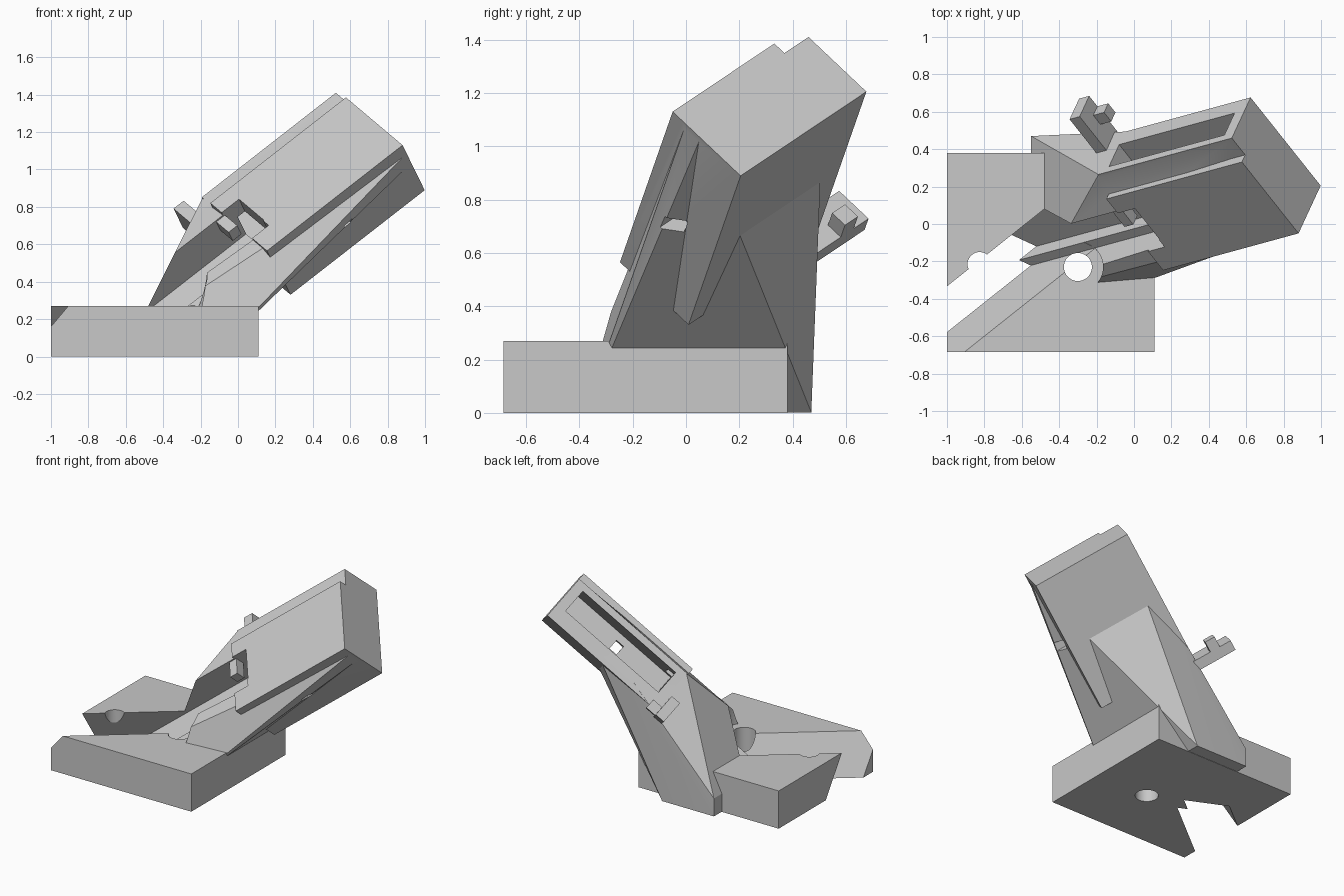
import bpy, bmesh, math
from mathutils import Vector, Matrix

if "Cube" in bpy.data.objects:
    bpy.data.objects.remove(bpy.data.objects["Cube"], do_unlink=True)

grey = bpy.data.materials.new("plain grey")
grey.use_nodes = True
grey.diffuse_color = (0.58, 0.58, 0.58, 1)
grey.node_tree.nodes["Principled BSDF"].inputs["Base Color"].default_value = (0.58, 0.58, 0.58, 1)

# Tilted frame of the holder: u along its length, v across, w into its depth
U = Vector((0.77, 0.21, 0.60)).normalized()
V = Vector((0.565, -0.715, -0.48))
V = (V - U * V.dot(U)).normalized()
W = U.cross(V)
CORNER = Vector((0.88, -0.05, 1.13))
TILT = Matrix.Translation(CORNER) @ Matrix((U, V, W)).transposed().to_4x4()


def finish(name, bm):
    bm.normal_update()
    bmesh.ops.recalc_face_normals(bm, faces=bm.faces)
    mesh = bpy.data.meshes.new(name)
    bm.to_mesh(mesh)
    bm.free()
    mesh.materials.append(grey)
    obj = bpy.data.objects.new(name, mesh)
    bpy.context.collection.objects.link(obj)
    return obj


def box(name, a, b, c, frame=TILT):
    """Box from three (low, high) ranges in the given frame."""
    bm = bmesh.new()
    bmesh.ops.create_cube(bm, size=1)
    for v in bm.verts:
        v.co = frame @ Vector([(r[0] + r[1]) / 2 + t * (r[1] - r[0])
                               for r, t in zip((a, b, c), v.co)])
    return finish(name, bm)


def cylinder(name, x, y, radius, z0, z1):
    bm = bmesh.new()
    bmesh.ops.create_cone(bm, cap_ends=True, segments=48, radius1=radius, radius2=radius,
                          depth=z1 - z0, matrix=Matrix.Translation((x, y, (z0 + z1) / 2)))
    return finish(name, bm)


def hull(name, points):
    bm = bmesh.new()
    for p in points:
        bm.verts.new(p)
    result = bmesh.ops.convex_hull(bm, input=bm.verts)
    loose = [g for g in result["geom_interior"] if isinstance(g, bmesh.types.BMVert)]
    bmesh.ops.delete(bm, geom=loose, context="VERTS")
    return finish(name, bm)


def combine(obj, other, operation):
    """Apply a boolean and discard the second object."""
    mod = obj.modifiers.new("combine", "BOOLEAN")
    mod.operation, mod.solver, mod.object = operation, "MANIFOLD", other
    bpy.context.view_layer.objects.active = obj
    bpy.ops.object.modifier_apply(modifier=mod.name)
    bpy.data.objects.remove(other, do_unlink=True)


# Foot block
stand = box("stand", (-1, 0.11), (-0.685, 0.38), (0, 0.27), Matrix.Identity(4))

# Leaning neck: from a flat footprint to a thin slab behind the front plate
foot = [Vector((x, y, z)) for x, z in ((-0.55, 0.002), (-0.55, 0.13), (-0.14, 0.002))
        for y in (-0.38, 0.47)]
slab = [TILT @ Vector((u, v, w)) for u in (-0.927, -0.003)
        for v, w in ((-0.003, 0.07), (-0.003, 0.15), (-0.677, 0.058), (-0.677, 0.15))]
neck = hull("neck", foot + slab)

# Holder box and its raised front plate
combine(stand, neck, "UNION")
combine(stand, box("holder", (-0.93, 0), (-0.68, 0), (0.055, 0.37)), "UNION")
combine(stand, box("front_plate", (-0.94, 0), (-0.55, 0), (0, 0.08)), "UNION")

# Cable channel with a step, side pocket, plug hole, screw holes
cuts = [
    box("channel", (-2.8, -0.82), (-0.44, -0.2), (-1.2, 0.24)),
    box("channel_step", (-2.8, -0.825), (-0.21, -0.145), (-1.21, 0.16)),
    box("pocket", (-0.87, -0.07), (-0.9, -0.04), (0.1, 0.27)),
    box("plug_hole", (-0.51, -0.45), (-0.1, 0.3), (0.15, 0.22)),
    cylinder("screw_head_space", -0.3, -0.23, 0.135, 0.27, 1.0),
    cylinder("screw_hole", -0.3, -0.23, 0.075, -0.1, 0.4),
    cylinder("back_screw_hole", -0.825, -0.215, 0.065, -0.1, 0.4),
]
for cutter in cuts:
    combine(stand, cutter, "DIFFERENCE")

# Sliding catch at the back with its tooth, and the peg in the channel
catch = box("catch", (-1.02, -0.95), (-0.94, -0.6), (0.25, 0.41))
combine(catch, box("tooth", (-0.96, -0.875), (-0.86, -0.79), (0.34, 0.41)), "UNION")
box("channel_peg", (-0.99, -0.93), (-0.47, -0.32), (0.03, 0.1))

# Soft shading on the round holes, sharp elsewhere
for obj in (stand, catch):
    bpy.ops.object.select_all(action="DESELECT")
    obj.select_set(True)
    bpy.context.view_layer.objects.active = obj
    bpy.ops.object.shade_smooth_by_angle(angle=math.radians(20))
